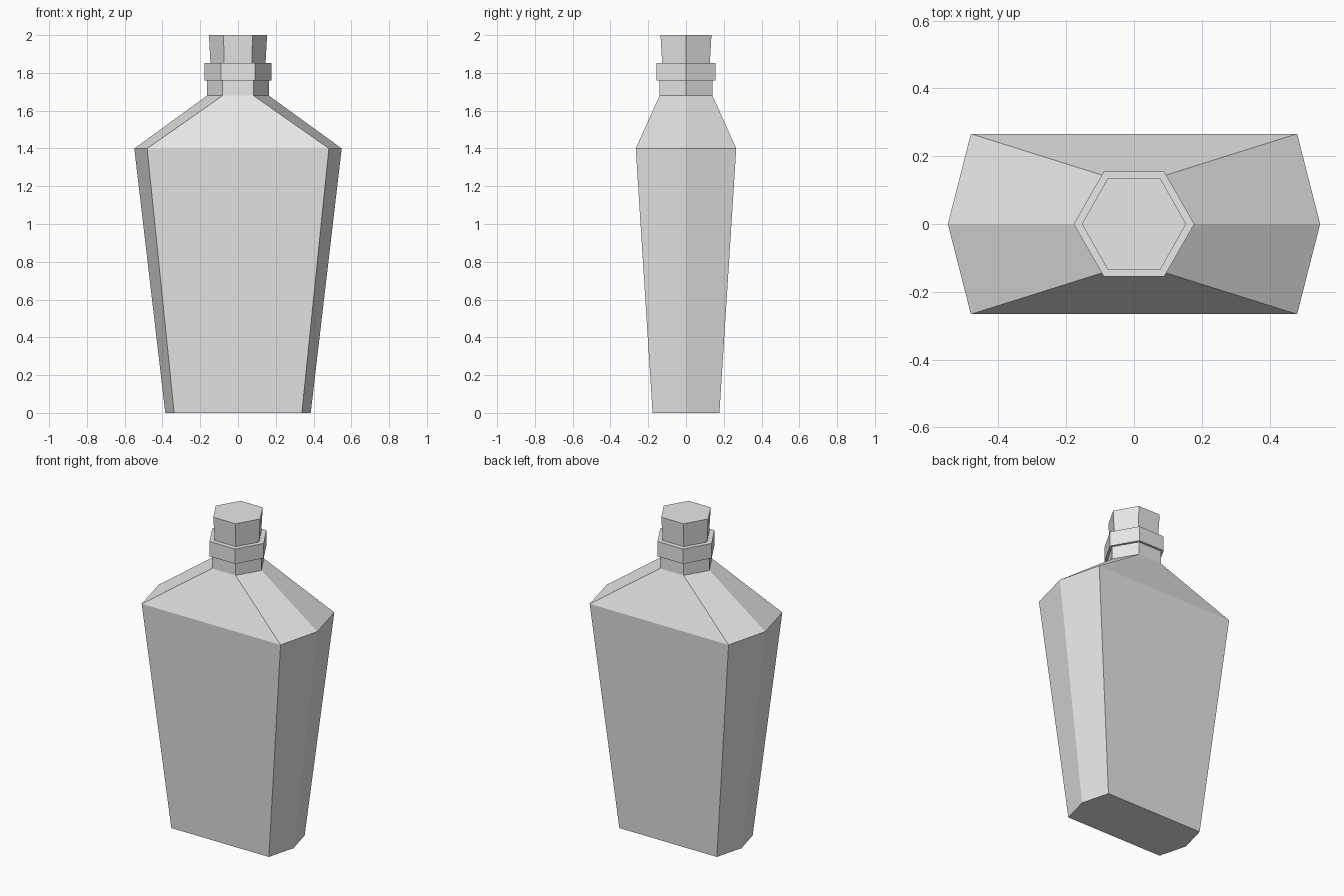
import bpy
import bmesh

cube = bpy.data.objects.get("Cube")
if cube:
    bpy.data.objects.remove(cube, do_unlink=True)

# One plain grey for the whole bottle
grey = bpy.data.materials.new("light_grey")
grey.use_nodes = True
colour = (0.8, 0.8, 0.8, 1.0)
grey.diffuse_color = colour
grey.node_tree.nodes["Principled BSDF"].inputs["Base Color"].default_value = colour


def hexagon(bm, side, corner, depth, z):
    """Six-sided ring: points at +-side on x, flats at +-depth on y."""
    outline = [(side, 0), (corner, depth), (-corner, depth),
               (-side, 0), (-corner, -depth), (corner, -depth)]
    return [bm.verts.new((x, y, z)) for x, y in outline]


def loft(name, sections, cap_bottom=False, cap_top=False):
    """Join a stack of hexagons with flat quads."""
    bm = bmesh.new()
    rings = [hexagon(bm, *s) for s in sections]
    for low, high in zip(rings, rings[1:]):
        for i in range(6):
            j = (i + 1) % 6
            bm.faces.new((low[i], low[j], high[j], high[i]))
    if cap_bottom:
        bm.faces.new(rings[0][::-1])
    if cap_top:
        bm.faces.new(rings[-1])
    mesh = bpy.data.meshes.new(name)
    bm.to_mesh(mesh)
    bm.free()
    mesh.materials.append(grey)
    obj = bpy.data.objects.new(name, mesh)
    bpy.context.collection.objects.link(obj)
    return obj


# Sections are (side point, corner x, depth y, height)
base = (0.385, 0.338, 0.177, 0.0)
shoulder = (0.549, 0.481, 0.266, 1.40)
neck_low = (0.163, 0.081, 0.14, 1.68)
neck_high = (0.163, 0.081, 0.14, 1.76)
collar_low = (0.178, 0.089, 0.155, 1.76)
collar_high = (0.178, 0.089, 0.155, 1.853)
stopper_low = (0.146, 0.073, 0.126, 1.853)
stopper_high = (0.154, 0.077, 0.135, 2.0)

# Flared body with sloping shoulders
loft("bottle_body", [base, shoulder, neck_low], cap_bottom=True)
# Short straight neck
loft("neck", [neck_low, neck_high])
# Wider collar with its lower and upper ledges
loft("collar", [neck_high, collar_low, collar_high, stopper_low])
# Stopper flaring slightly to a flat top
loft("stopper", [stopper_low, stopper_high], cap_top=True)
